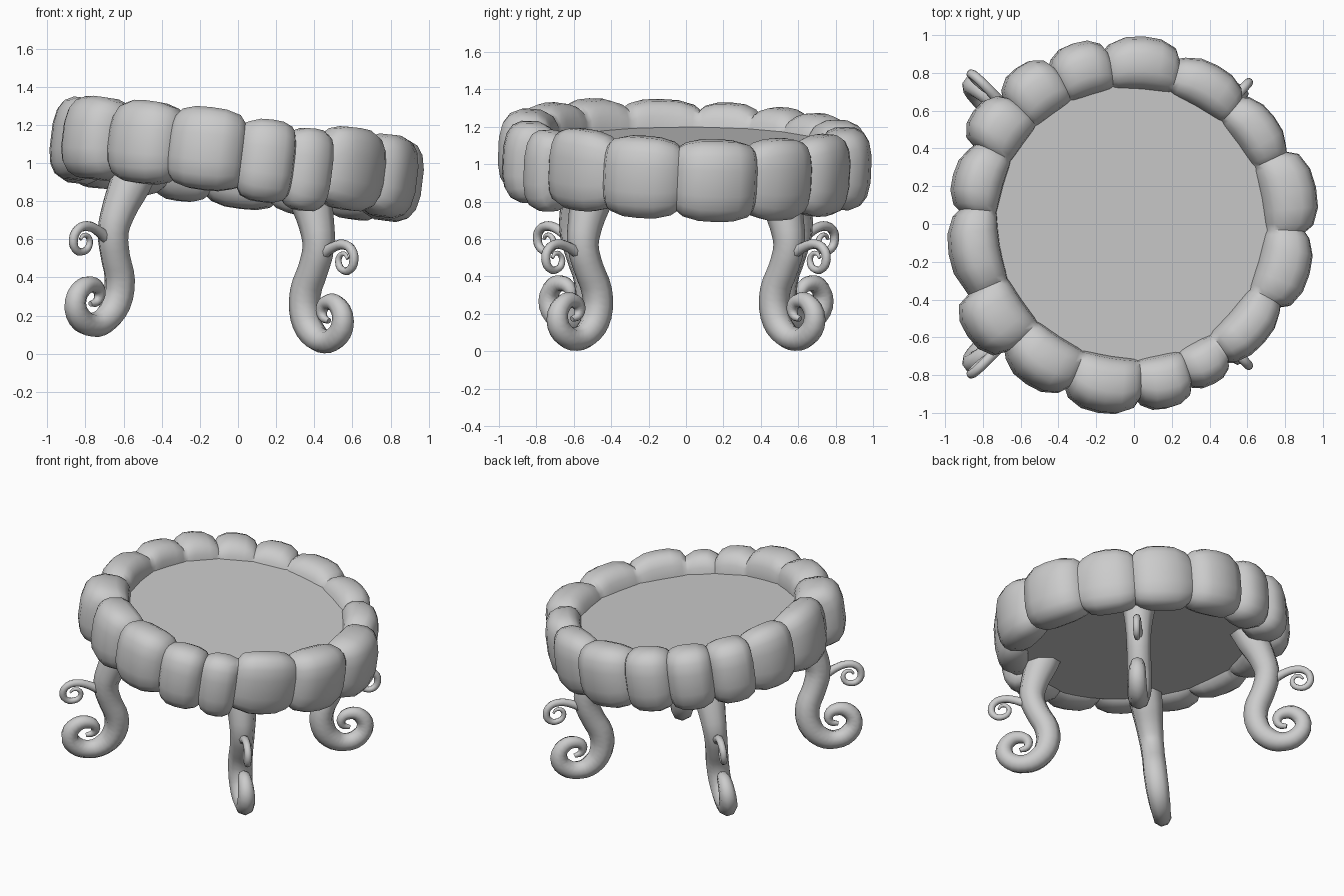
import bpy, bmesh, math
from mathutils import Matrix, Vector

if "Cube" in bpy.data.objects:
    bpy.data.objects.remove(bpy.data.objects["Cube"])

grey = bpy.data.materials.new("plain grey")
grey.use_nodes = True
grey.diffuse_color = (0.6, 0.6, 0.6, 1)
grey.node_tree.nodes["Principled BSDF"].inputs["Base Color"].default_value = (0.6, 0.6, 0.6, 1)

# The seat tips to one side, the rim also tips back, the right legs lean and stand higher
SEAT = Matrix.Translation((-0.015, -0.005, 1.02)) @ Matrix.Rotation(math.radians(7), 4, 'Y')
RIM = SEAT @ Matrix.Rotation(math.radians(-2.5), 4, 'X')
LEFT_LEGS = Matrix.Translation((-0.09, 0, -0.008))
RIGHT_LEGS = (Matrix.Translation((-0.015, 0, 0.87)) @ Matrix.Rotation(math.radians(9), 4, 'Y')
              @ Matrix.Translation((0, 0, -0.9)))


def smooth(obj, angle):
    bpy.ops.object.select_all(action='DESELECT')
    obj.select_set(True)
    bpy.context.view_layer.objects.active = obj
    bpy.ops.object.shade_smooth_by_angle(angle=math.radians(angle))


def finish(bm, name, angle=40):
    bmesh.ops.recalc_face_normals(bm, faces=bm.faces)
    mesh = bpy.data.meshes.new(name)
    bm.to_mesh(mesh)
    bm.free()
    mesh.materials.append(grey)
    obj = bpy.data.objects.new(name, mesh)
    bpy.context.collection.objects.link(obj)
    smooth(obj, angle)


def rim_section(bm, angle, outer, lift, size, sides=16):
    """Rounded-box ring of vertices across the rim; size below 1 pinches it."""
    a = math.radians(angle)
    inner, half_h = 0.705 - 0.012 * math.cos(a), 0.22
    mid, half_w = (outer + inner) / 2, (outer - inner) / 2
    ring = []
    for i in range(sides):
        u = math.tau * (i + 0.5) / sides
        c, s = math.cos(u), math.sin(u)
        r = mid + half_w * math.copysign(abs(c) ** 0.7, c)
        z = half_h * math.copysign(abs(s) ** 0.7, s) * (0.25 + 0.75 * size) + lift
        r = 0.75 + (r - 0.75) * size
        ring.append(bm.verts.new(RIM @ Vector((r * math.cos(a), r * math.sin(a), z))))
    return ring


def tapered_tube(name, path, place, sx, sy, spread):
    """Round tube through (outward, height, radius) points on a diagonal."""
    curve = bpy.data.curves.new(name, 'CURVE')
    curve.dimensions = '3D'
    curve.bevel_depth = 1
    curve.bevel_resolution = 2
    curve.resolution_u = 3
    curve.use_fill_caps = True
    spline = curve.splines.new('BEZIER')
    spline.bezier_points.add(len(path) - 1)
    for point, (d, z, radius) in zip(spline.bezier_points, path):
        point.co = place @ Vector((sx * (d + spread), sy * (d + spread), z))
        point.radius = radius
        point.handle_left_type = point.handle_right_type = 'AUTO'
    curve.materials.append(grey)
    obj = bpy.data.objects.new(name, curve)
    bpy.context.collection.objects.link(obj)
    bpy.ops.object.select_all(action='DESELECT')
    obj.select_set(True)
    bpy.context.view_layer.objects.active = obj
    bpy.ops.object.convert(target='MESH')
    smooth(bpy.context.object, 60)


# Seat disc
bm = bmesh.new()
bmesh.ops.create_cone(bm, cap_ends=True, segments=48, radius1=0.76, radius2=0.76, depth=0.24,
                      matrix=SEAT @ Matrix.Translation((0, 0, -0.03)))
finish(bm, "seat_disc")

# Rim: one continuous ring of uneven cushions, pinched at each joint
joints = (98.5, 117, 135, 153, 175, 203, 225, 248, 272, 290, 305, 331, 357.5, 385, 409, 434, 458.5)
reach = (1.01, 1.03, 1.03, .98, .98, 1.05, 1.01, 1.01, .99, .95, .94, .98, 1.0, .95, .96, 1.0)
lifts = {8: -0.025, 9: -0.04}
bm = bmesh.new()
sections = []
for n, outer in enumerate(reach):
    start, end, lift = joints[n], joints[n + 1], lifts.get(n, 0)
    sections.append(rim_section(bm, start, (outer + reach[n - 1]) / 2,
                                (lift + lifts.get(n - 1, 0)) / 2, 0.72))
    for t, size in ((.08, .86), (.28, .98), (.5, 1), (.72, .98), (.92, .86)):
        sections.append(rim_section(bm, start + (end - start) * t, outer, lift, size))
for n, ring in enumerate(sections):
    previous = sections[n - 1]
    for i in range(len(ring)):
        bm.faces.new((previous[i - 1], previous[i], ring[i], ring[i - 1]))
finish(bm, "cushioned_rim", 50)

# Four legs rolled into a scroll at the foot, each with a small curl
leg_path = ((.47, .96, .12), (.505, .82, .112), (.54, .68, .093), (.55, .57, .083),
            (.52, .45, .08), (.477, .33, .082), (.477, .2, .08), (.52, .11, .073),
            (.585, .073, .063), (.655, .1, .062), (.688, .18, .058), (.66, .26, .05),
            (.61, .28, .042), (.572, .25, .034), (.575, .2, .025), (.61, .18, .015))
curl_path = ((.56, .52, .035), (.63, .565, .028), (.69, .58, .026), (.735, .555, .025),
             (.75, .5, .024), (.73, .45, .022), (.69, .445, .02), (.665, .475, .018),
             (.67, .52, .015), (.7, .53, .012), (.715, .505, .008))
for side, sx, place, spread in (("left", 0.93, LEFT_LEGS, 0), ("right", -1, RIGHT_LEGS, 0.045)):
    for end, sy in (("front", -1), ("back", 1)):
        tapered_tube(f"{end}_{side}_leg", leg_path, place, sx, sy, spread)
        tapered_tube(f"{end}_{side}_curl", curl_path, place, sx, sy, spread)
